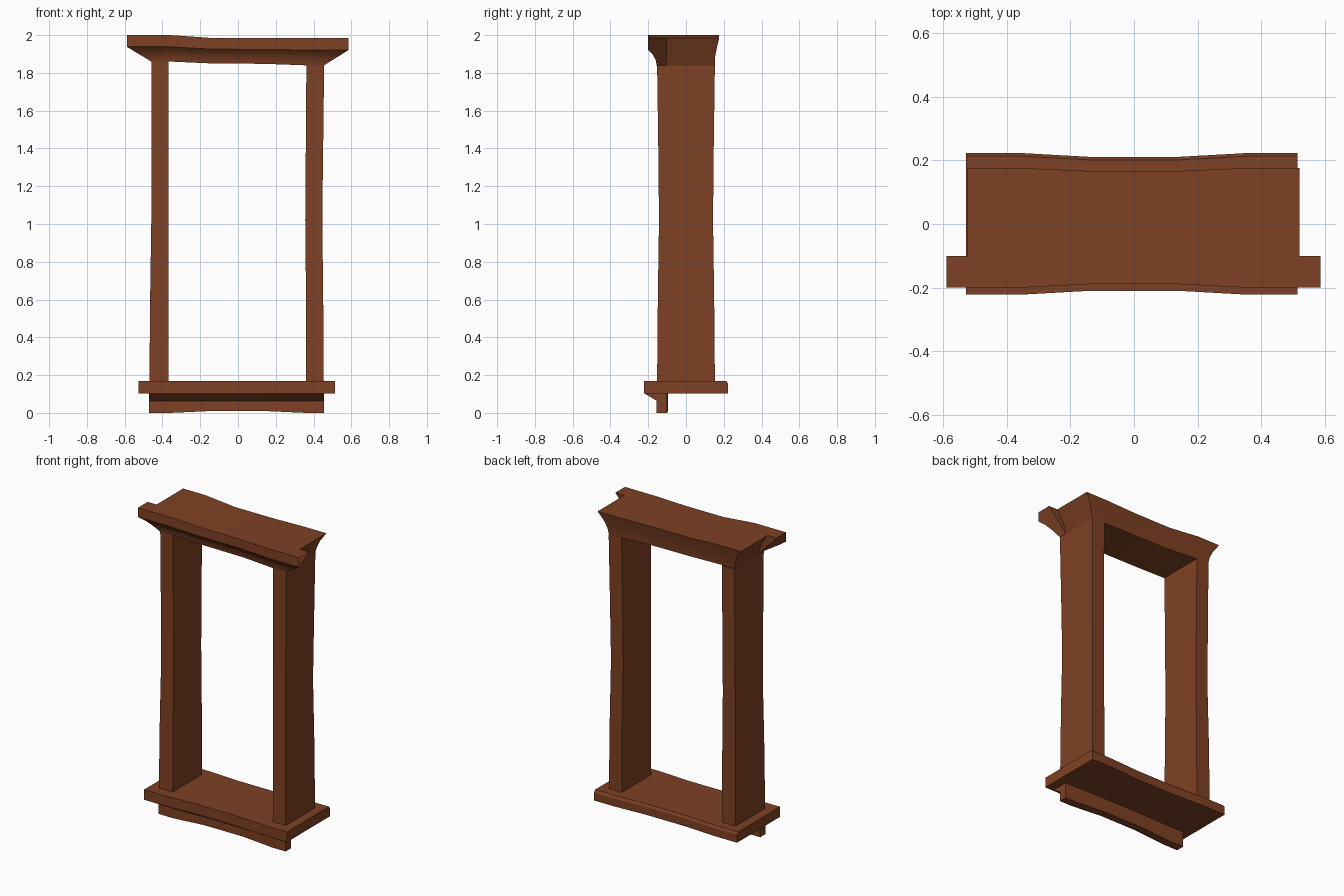
import bpy, bmesh, math

if "Cube" in bpy.data.objects:
    bpy.data.objects.remove(bpy.data.objects["Cube"])

wood = bpy.data.materials.new("reddish brown wood")
wood.diffuse_color = (0.21, 0.053, 0.017, 1)
wood.use_nodes = True
wood.node_tree.nodes["Principled BSDF"].inputs["Base Color"].default_value = wood.diffuse_color


def loft(name, rings, caps=True):
    """Skin a list of equal-length closed rings into one object."""
    bm = bmesh.new()
    vs = [[bm.verts.new(p) for p in r] for r in rings]
    n = len(vs[0])
    for a, b in zip(vs, vs[1:]):
        for i in range(n):
            j = (i + 1) % n
            bm.faces.new((a[i], a[j], b[j], b[i]))
    if caps:
        bm.faces.new(vs[0])
        bm.faces.new(vs[-1])
    bmesh.ops.recalc_face_normals(bm, faces=bm.faces)
    me = bpy.data.meshes.new(name)
    bm.to_mesh(me)
    bm.free()
    me.materials.append(wood)
    ob = bpy.data.objects.new(name, me)
    bpy.context.collection.objects.link(ob)
    bpy.ops.object.select_all(action='DESELECT')
    ob.select_set(True)
    bpy.context.view_layer.objects.active = ob
    bpy.ops.object.shade_smooth_by_angle(angle=math.radians(28))
    return ob


# the hand-cut boards are pinched in the middle
STATIONS = [None, -0.36, -0.14, 0.14, 0.36, None]
PINCH = [1, 1, 0.945, 0.945, 1, 1]
BOTTOM = [1.86, 1.86, 1.85, 1.848, 1.84, 1.84]
TOP = [2.0, 2.0, 1.985, 1.985, 1.985, 1.985]


def station_x(i, left, right):
    return left if i == 0 else right if i == 5 else STATIONS[i]


# header: profile points are (y, height fraction, half length at the ends)
def header(name, profile):
    rings = []
    for i in range(6):
        rings.append([(station_x(i, -e, e - 0.003), y * PINCH[i],
                       BOTTOM[i] + t * (TOP[i] - BOTTOM[i])) for y, t, e in profile])
    loft(name, rings)


header("header_front_lip", [
    (-0.1, 0, 0.459), (-0.155, 0, 0.459), (-0.161, 0.2, 0.505),
    (-0.176, 0.4, 0.552), (-0.2, 0.56, 0.588), (-0.2, 1, 0.588), (-0.1, 1, 0.588)])
header("header_back", [
    (-0.1, 0, 0.459), (-0.1, 0.3, 0.467), (-0.1, 0.6, 0.485), (-0.1, 1, 0.523),
    (0.176, 1, 0.523), (0.162, 0.6, 0.485), (0.154, 0.3, 0.467), (0.15, 0, 0.459)])


# sill and apron: profile points are (y, z)
def board(name, profile, left, right, lift=0):
    rings = []
    for i in range(6):
        up = lift if i in (2, 3) else 0
        rings.append([(station_x(i, left, right), y * PINCH[i], z + (up if z == 0 else 0))
                      for y, z in profile])
    loft(name, rings)


board("sill", [(-0.222, 0.103), (0.223, 0.103), (0.223, 0.155),
               (0.213, 0.17), (-0.222, 0.17)], -0.528, 0.513)
board("apron", [(-0.1, 0.103), (-0.1, 0), (-0.155, 0), (-0.155, 0.064),
                (-0.22, 0.103)], -0.47, 0.455, lift=0.01)

# side posts: (z, outer x, inner x, half depth)
posts = {
    "left_post": [(0.17, -0.469, -0.368, 0.153), (0.62, -0.465, -0.368, 0.149),
                  (1.02, -0.459, -0.368, 0.143), (1.42, -0.459, -0.368, 0.147),
                  (1.86, -0.459, -0.368, 0.153)],
    "right_post": [(0.17, 0.454, 0.36, 0.153), (0.62, 0.451, 0.36, 0.149),
                   (1.02, 0.446, 0.356, 0.143), (1.42, 0.451, 0.359, 0.147),
                   (1.842, 0.456, 0.362, 0.153)],
}
for name, rows in posts.items():
    loft(name, [[(o, -d, z), (k, -d, z), (k, d, z), (o, d, z)] for z, o, k, d in rows],
         caps=False)
